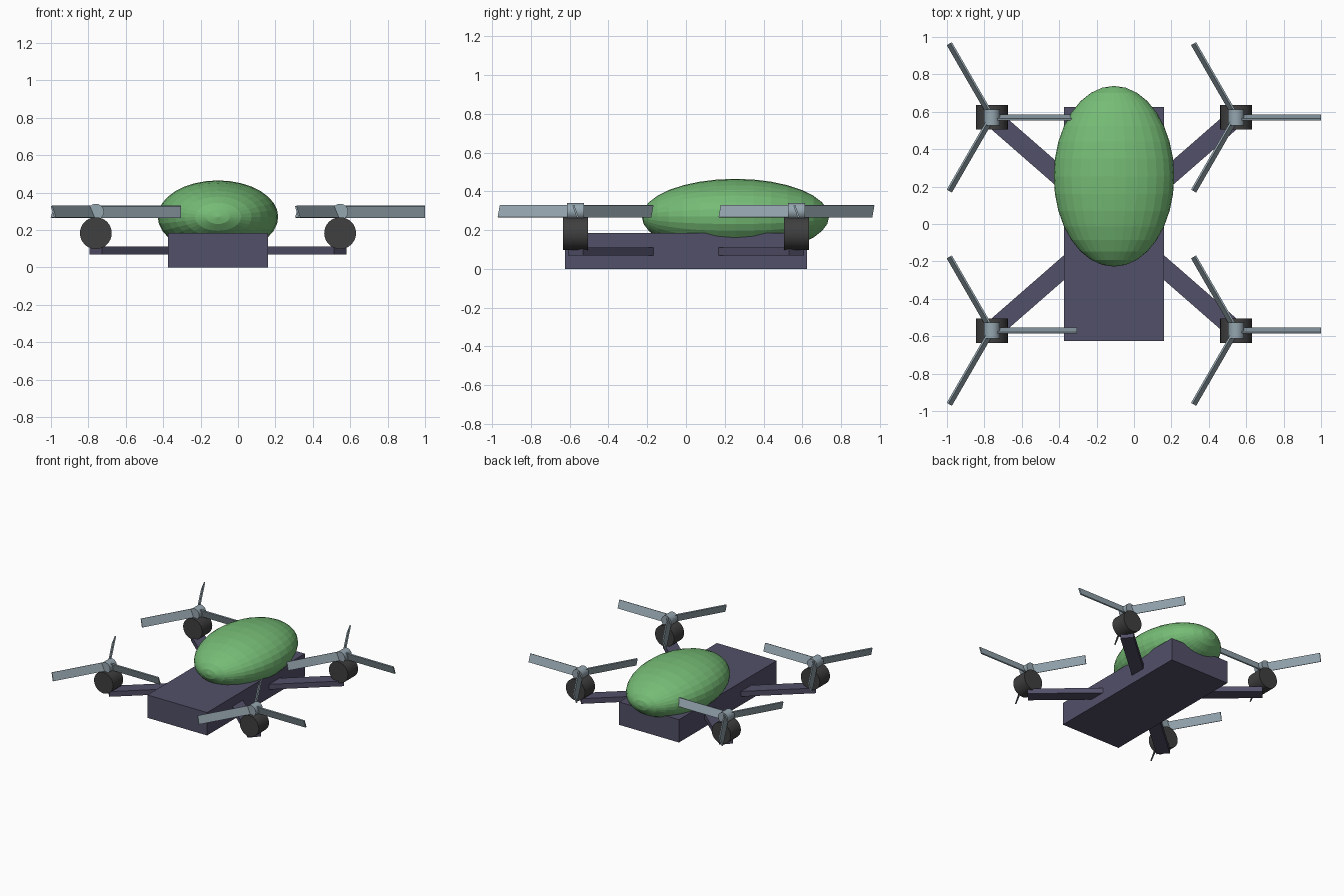
import bpy
from math import radians, atan2, hypot, pi
from mathutils import Matrix, Vector

if "Cube" in bpy.data.objects:
    bpy.data.objects.remove(bpy.data.objects["Cube"])

CX = -0.107                      # body centre in x
MX, MY = 0.653, 0.57             # motor offsets from the body centre


def material(name, rgb):
    m = bpy.data.materials.new(name)
    m.diffuse_color = (*rgb, 1)
    m.use_nodes = True
    m.node_tree.nodes["Principled BSDF"].inputs["Base Color"].default_value = m.diffuse_color
    return m


frame_mat = material("frame_purple", (0.085, 0.08, 0.14))
green_mat = material("canopy_green", (0.18, 0.50, 0.18))
dark_mat = material("motor_dark", (0.05, 0.05, 0.05))
steel_mat = material("blade_steel", (0.30, 0.38, 0.43))


def finish(name, mat, matrix):
    ob = bpy.context.object
    ob.name = name
    ob.data.transform(matrix)
    ob.data.materials.append(mat)
    return ob


def box(name, mat, size, offset, matrix):
    bpy.ops.mesh.primitive_cube_add(size=1)
    return finish(name, mat, matrix @ Matrix.Translation(offset) @ Matrix.Diagonal((*size, 1)))


def y_cylinder(name, mat, radius, length, center):
    bpy.ops.mesh.primitive_cylinder_add(vertices=32, radius=radius, depth=length)
    ob = finish(name, mat, Matrix.Translation(center) @ Matrix.Rotation(pi / 2, 4, 'X'))
    bpy.ops.object.shade_smooth_by_angle()
    return ob


# Body slab
box("body", frame_mat, (0.535, 1.25, 0.185), (CX, 0, 0.0925), Matrix())

# Egg-shaped canopy, poles along y
bpy.ops.mesh.primitive_uv_sphere_add(segments=32, ring_count=16, radius=1)
finish("canopy", green_mat,
       Matrix.Translation((CX, 0.255, 0.27)) @ Matrix.Diagonal((0.322, 0.483, 0.195, 1))
       @ Matrix.Rotation(pi / 2, 4, 'X'))

# Arms, motors and three-bladed rotors at each corner
for sx, side in ((-1, "left"), (1, "right")):
    for sy, end in ((-1, "front"), (1, "back")):
        tag = f"{end}_{side}"
        x, y = CX + sx * MX, sy * MY
        length = hypot(MX, MY)
        turn = Matrix.Translation((CX, 0, 0.09)) @ Matrix.Rotation(atan2(sy * MY, sx * MX), 4, 'Z')
        box("arm_" + tag, frame_mat, (length, 0.1, 0.042), (length / 2, 0, 0), turn)
        y_cylinder("motor_" + tag, dark_mat, 0.085, 0.13, (x, y, 0.183))
        y_cylinder("hub_" + tag, steel_mat, 0.043, 0.087, (x, y, 0.297))
        for i in range(3):
            place = (Matrix.Translation((x, y, 0.297)) @ Matrix.Rotation(radians(120 * i), 4, 'Z')
                     @ Matrix.Rotation(radians(20), 4, 'X'))
            box(f"blade_{tag}_{i + 1}", steel_mat, (0.455, 0.01, 0.066), (0.2275, 0, 0), place)
